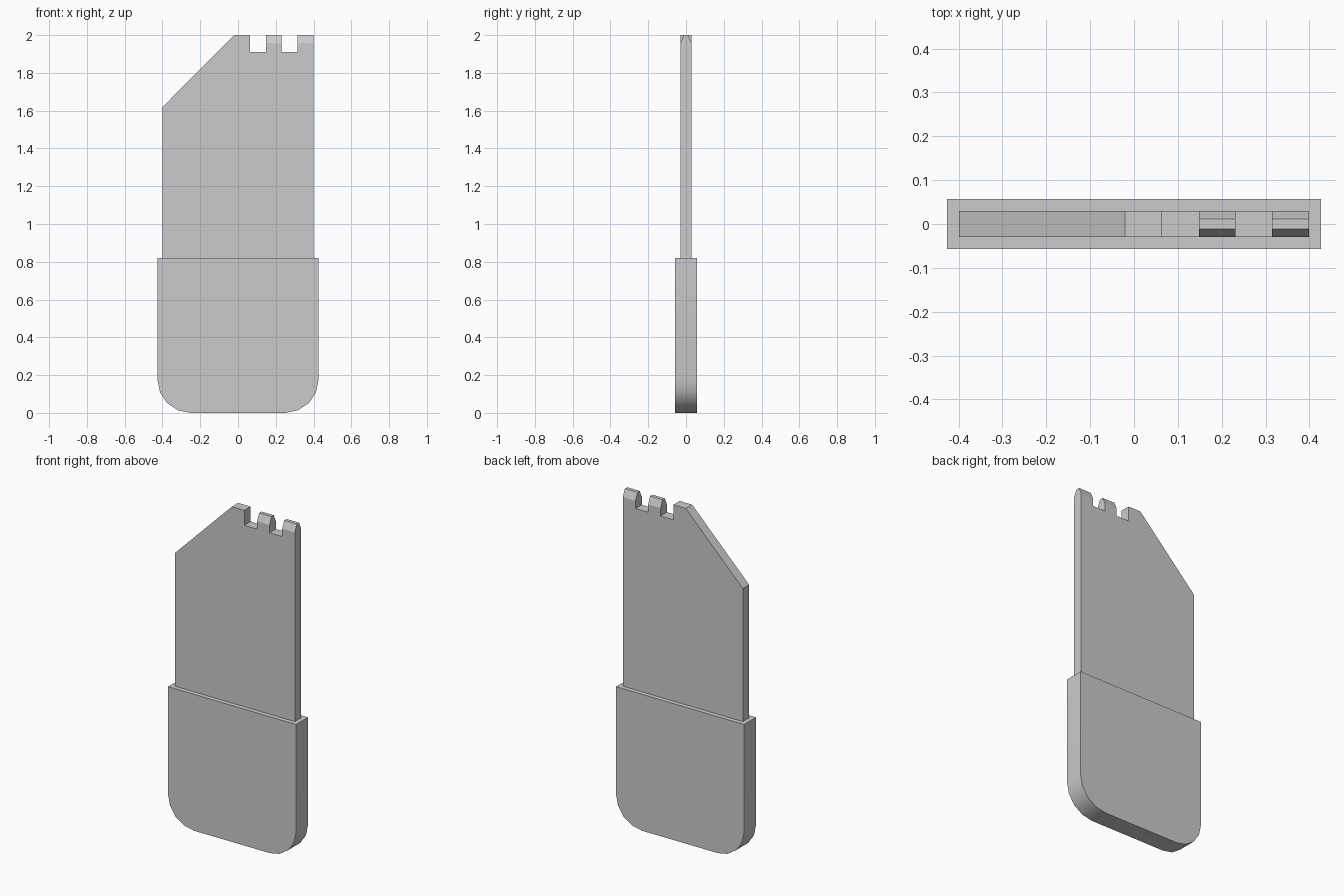
import bpy, bmesh
from math import sin, cos, pi, radians

if "Cube" in bpy.data.objects:
    bpy.data.objects.remove(bpy.data.objects["Cube"])


def extrude_profile(bm, points, half):
    """Extrude an x-z outline symmetrically along y; returns front and back faces and vertices."""
    rings = [[bm.verts.new((x, y, z)) for x, z in points] for y in (-half, half)]
    caps = [bm.faces.new(r) for r in rings]
    n = len(points)
    for i in range(n):
        j = (i + 1) % n
        bm.faces.new((rings[0][i], rings[0][j], rings[1][j], rings[1][i]))
    return rings, caps


def finish(bm, name):
    bmesh.ops.recalc_face_normals(bm, faces=bm.faces[:])
    mesh = bpy.data.meshes.new(name)
    bm.to_mesh(mesh)
    bm.free()
    obj = bpy.data.objects.new(name, mesh)
    bpy.context.collection.objects.link(obj)
    return obj


# Handle: slab with two rounded lower corners
W, H, R, SEG = 0.426, 0.82, 0.175, 4
arc = [(W - R + R * sin(a), R - R * cos(a))
       for a in (i * pi / 2 / SEG for i in range(SEG + 1))]
right = arc + [(W, H)]
outline = right + [(-x, z) for x, z in reversed(right)]
bm = bmesh.new()
extrude_profile(bm, outline, 0.057)
handle = finish(bm, "handle")
bpy.context.view_layer.objects.active = handle
handle.select_set(True)
bpy.ops.object.shade_smooth_by_angle(angle=radians(30))
handle.select_set(False)

# Blade: clipped corner on the left, notched top edge on the right
TOP, FLOOR, BEVEL = 2.0, 1.91, 1.957
teeth = [(0.148, 0.231), (0.315, 0.399)]
outline = [(-0.399, H), (-0.399, 1.62), (-0.02, TOP), (0.063, TOP), (0.063, FLOOR)]
tooth_starts = []
for x0, x1 in teeth:
    outline.append((x0, FLOOR))
    tooth_starts.append(len(outline))
    outline += [(x0, BEVEL), (x0, TOP), (x1, TOP), (x1, BEVEL)]
    outline.append((x1, FLOOR if x1 < 0.39 else H))
bm = bmesh.new()
rings, caps = extrude_profile(bm, outline, 0.03)

# Tooth tips: split off the tip faces and pinch them into a bevel
for ring in rings:
    for s in tooth_starts:
        a, b = ring[s], ring[s + 3]
        face = next(f for f in a.link_faces if b in f.verts)
        bmesh.utils.face_split(face, a, b)
        for v in ring[s + 1:s + 3]:
            v.co.y *= 0.37
finish(bm, "blade")
